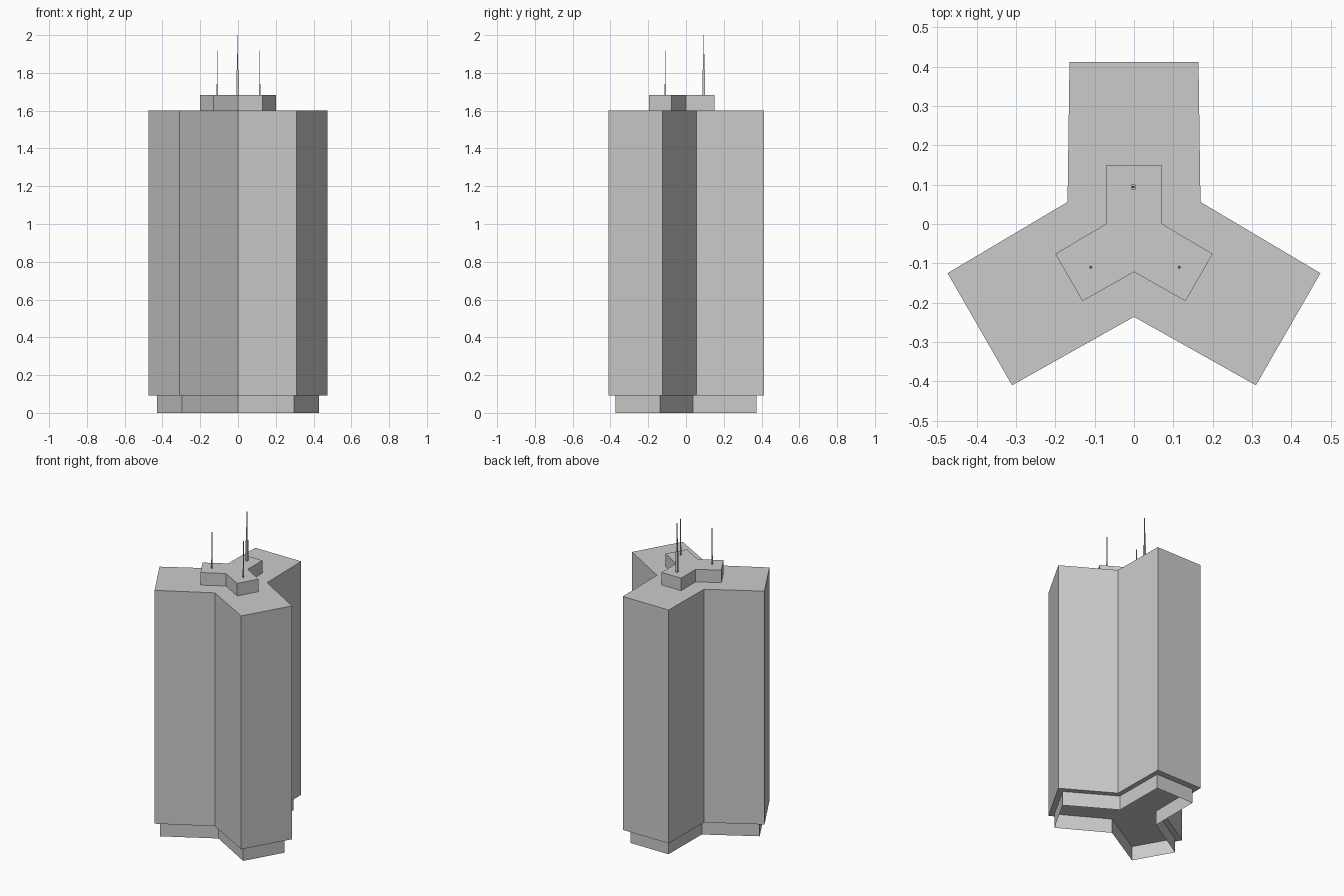
import bpy, bmesh

if "Cube" in bpy.data.objects:
    bpy.data.objects.remove(bpy.data.objects["Cube"])


def prism(name, half, z0, z1, top=True, bottom=True):
    """Extrude a three-winged outline, given as its right half plus the notch on x = 0."""
    outline = half + [(0, half[-1][1] - 0)] if half[-1][0] else list(half)
    outline += [(-x, y) for x, y in reversed(half) if x > 0]
    outline.reverse()  # counter-clockwise
    bm = bmesh.new()
    low = [bm.verts.new((x, y, z0)) for x, y in outline]
    high = [bm.verts.new((x, y, z1)) for x, y in outline]
    n = len(outline)
    for i in range(n):
        j = (i + 1) % n
        bm.faces.new((low[i], low[j], high[j], high[i]))
    if top:
        bm.faces.new(high)
    if bottom:
        bm.faces.new(low[::-1])
    mesh = bpy.data.meshes.new(name)
    bm.to_mesh(mesh)
    bm.free()
    ob = bpy.data.objects.new(name, mesh)
    bpy.context.collection.objects.link(ob)
    return ob


def mast(name, x, y, sections):
    """Stack square rods: each section is (width, z0, z1)."""
    bm = bmesh.new()
    for w, z0, z1 in sections:
        made = bmesh.ops.create_cube(bm, size=1)["verts"]
        bmesh.ops.scale(bm, verts=made, vec=(w, w, z1 - z0))
        bmesh.ops.translate(bm, verts=made, vec=(x, y, (z0 + z1) / 2))
    mesh = bpy.data.meshes.new(name)
    bm.to_mesh(mesh)
    bm.free()
    bpy.context.collection.objects.link(bpy.data.objects.new(name, mesh))


# Recessed ground floor: walls only, open underneath
prism("ground_floor_walls",
      [(0.135, 0.372), (0.138, 0.036), (0.43, -0.138), (0.297, -0.372), (0, -0.2)],
      0, 0.093, top=False, bottom=False)

# Main tower with three wings
prism("tower_body",
      [(0.164, 0.412), (0.169, 0.056), (0.474, -0.125), (0.31, -0.41), (0, -0.236)],
      0.093, 1.602)

# Rooftop plant room
prism("roof_plant_room",
      [(0.07, 0.15), (0.07, 0.001), (0.2, -0.076), (0.131, -0.196), (0, -0.122)],
      1.602, 1.683)

# Antennas, one per wing
mast("tall_antenna", -0.002, 0.094,
     [(0.012, 1.683, 1.815), (0.006, 1.815, 1.9), (0.003, 1.9, 2.0)])
for side, x in (("left", -0.11), ("right", 0.115)):
    mast(side + "_antenna", x, -0.11, [(0.006, 1.683, 1.74), (0.004, 1.74, 1.918)])
